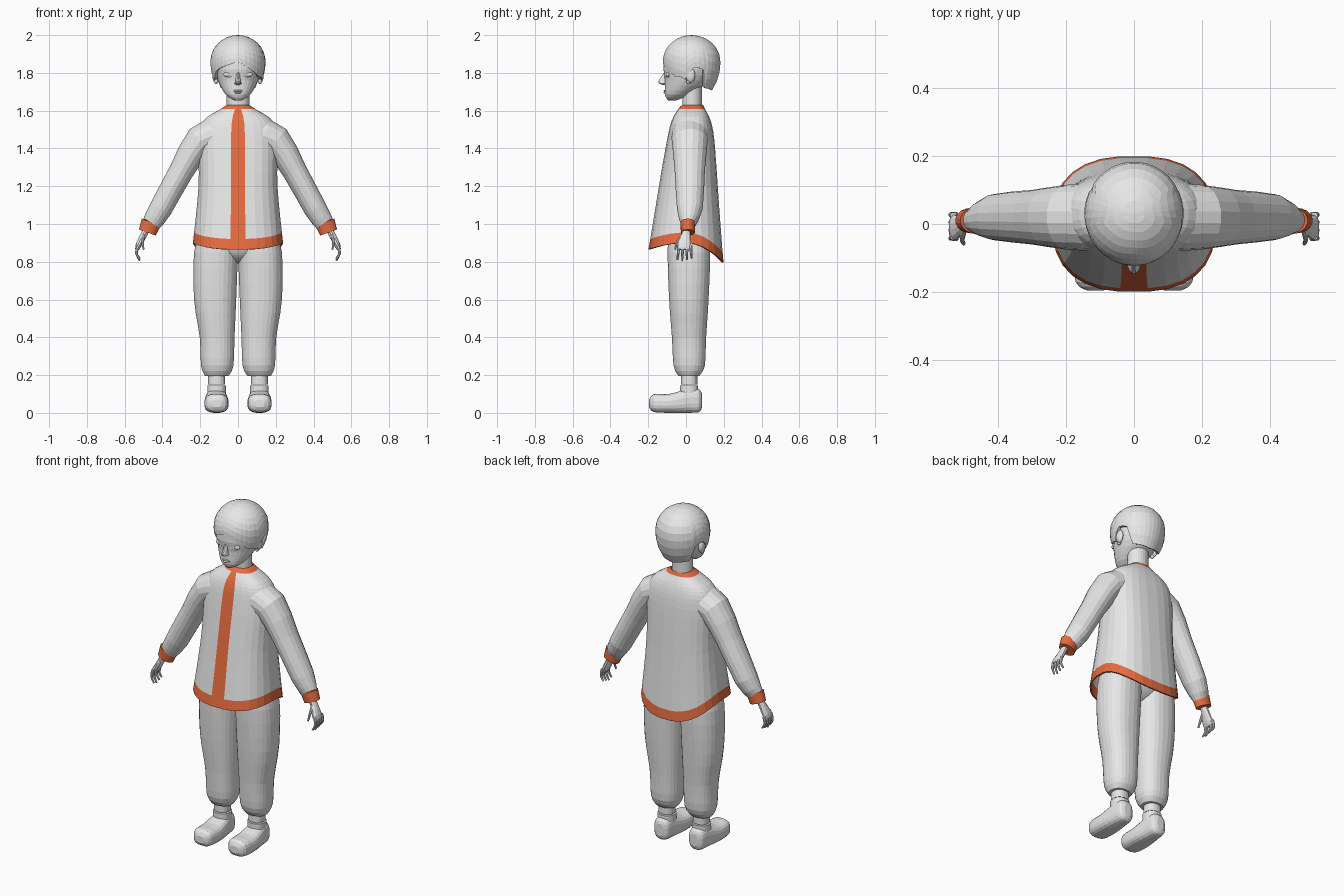
import bpy, bmesh, math
from mathutils import Vector

cube = bpy.data.objects.get("Cube")
if cube:
    bpy.data.objects.remove(cube, do_unlink=True)


def material(name, rgb):
    mat = bpy.data.materials.new(name)
    mat.use_nodes = True
    mat.diffuse_color = (*rgb, 1)
    mat.node_tree.nodes["Principled BSDF"].inputs["Base Color"].default_value = (*rgb, 1)
    return mat


GREY = material("pale_grey", (.8, .8, .8))
ORANGE = material("orange_trim", (.8, .15, .05))


def finish(name, bm, mats, mirror):
    """Turn a bmesh into a named object, mirrored to the other side if asked."""
    mesh = bpy.data.meshes.new(name)
    bm.to_mesh(mesh)
    bm.free()
    for mat in mats:
        mesh.materials.append(mat)
    part = bpy.data.objects.new(name, mesh)
    bpy.context.collection.objects.link(part)
    if mirror:
        part.modifiers.new("mirror", "MIRROR")
    return part


def loft(name, rings, mats=(GREY,), rule=None, wall=0, mirror=False):
    """Skin point rings; rule(row, column) picks a material, a wall leaves the ends open."""
    bm = bmesh.new()
    rows = [[bm.verts.new(point) for point in ring] for ring in rings]
    count = len(rows[0])
    for j, (lower, upper) in enumerate(zip(rows, rows[1:])):
        for i in range(count):
            k = (i + 1) % count
            face = bm.faces.new((lower[i], lower[k], upper[k], upper[i]))
            face.material_index = int(rule(j, i)) if rule else 0
    if not wall:
        bm.faces.new(rows[0][::-1])
        bm.faces.new(rows[-1])
    bmesh.ops.remove_doubles(bm, verts=bm.verts, dist=.00001)
    bmesh.ops.recalc_face_normals(bm, faces=bm.faces)
    part = finish(name, bm, mats, mirror)
    if wall:
        solid = part.modifiers.new("wall", "SOLIDIFY")
        solid.thickness, solid.offset = wall, -1


def blob(name, centre, size, mirror=False):
    """Smooth ellipsoid."""
    bm = bmesh.new()
    bmesh.ops.create_uvsphere(bm, u_segments=24, v_segments=12, radius=1)
    for vert in bm.verts:
        vert.co = Vector(centre) + vert.co * Vector(size)
    for face in bm.faces:
        face.smooth = True
    finish(name, bm, (GREY,), mirror)


def spline(keys, per):
    """Smooth rows through the key rows, with per steps in each span."""
    rows = []
    for i in range(len(keys) - 1):
        four = keys[max(i - 1, 0)], keys[i], keys[i + 1], keys[min(i + 2, len(keys) - 1)]
        for step in range(per):
            t = step / per
            rows.append([b + t / 2 * (c - a + t * (2 * a - 5 * b + 4 * c - d + t * (3 * (b - c) + d - a)))
                         for a, b, c, d in zip(*four)])
    return rows + [keys[-1]]


def around(count):
    """Angles from the front, with one column centred on the front."""
    return [(i + .5) * math.tau / count for i in range(count)]


def power(value, roundness):
    return math.copysign(abs(value) ** (2 / roundness), value)


def level(z, x0, x1, y0, y1, roundness=2.3, count=28):
    """Horizontal rounded ring filling the given box."""
    return [((x0 + x1) / 2 + (x1 - x0) / 2 * power(math.sin(a), roundness),
             (y0 + y1) / 2 - (y1 - y0) / 2 * power(math.cos(a), roundness), z)
            for a in around(count)]


def centred(rows, **kw):
    return [level(z, -half, half, front, back, **kw) for z, half, front, back in rows]


def tube(name, path, count=18, **kw):
    """Oval tube along rows of (x, y, z, radius across, radius in depth)."""
    points = [Vector(row[:3]) for row in path]
    rings = []
    for i, (point, row) in enumerate(zip(points, path)):
        along = (points[min(i + 1, len(points) - 1)] - points[max(i - 1, 0)]).normalized()
        depth = Vector((0, 1, 0))
        depth = (depth - along * depth.dot(along)).normalized()
        across = along.cross(depth)
        rings.append([point + across * row[3] * math.cos(a) + depth * row[4] * math.sin(a)
                      for a in around(count)])
    loft(name, rings, mirror=True, **kw)


def finger(name, *points):
    path = [(*point, .01 - .0025 * i, .01 - .0025 * i) for i, point in enumerate(points)]
    tube(name, spline(path, 2), count=8)


# Shirt: dipped hem, with hem band, collar and front strip picked by row and column
shirt = spline([(.9, .24, -.2, .2), (1.2, .21, -.145, .17), (1.45, .21, -.1, .15),
                (1.55, .18, -.075, .13), (1.61, .09, -.04, .1), (1.63, .06, -.02, .09)], 4)
rings = []
for (z, half, front, back), ring in zip(shirt, centred(shirt, roundness=2.5)):
    weight = min(1, max(0, (1.25 - z) / .3))
    middle, reach = (front + back) / 2, (back - front) / 2
    rings.append([(x, y, z - weight * ((y - middle) / reach) ** 2 * (.105 if y > middle else .035))
                  for x, y, z in ring])
loft("shirt", rings, (GREY, ORANGE), wall=.008,
     rule=lambda row, column: row == 0 or row >= len(rings) - 5 or column == 27)

# Sleeves and cuffs
tube("sleeves", spline([(.1, .02, 1.47, .1, .1), (.2, .02, 1.44, .085, .095),
                        (.3, .02, 1.28, .066, .08), (.41, .02, 1.08, .062, .068),
                        (.46, .01, 1, .05, .04)], 2))
tube("cuffs", [(.46, .01, 1.01, .054, .04), (.48, .01, .955, .048, .037)], mats=(ORANGE,))

# Hands
tube("palms", spline([(.48, 0, .98, .02, .023), (.5, 0, .94, .018, .024),
                      (.525, -.01, .89, .017, .038), (.535, -.01, .865, .01, .035)], 2), count=12)
for i, name in enumerate(("index", "middle", "ring", "little")):
    y = .021 * (i - 1.8)
    finger(name + "_fingers", (.53, y, .885), (.538, y * 1.1, .845),
           (.52, y * 1.2, .805 + .007 * abs(i - 1)))
finger("thumbs", (.5, -.015, .94), (.505, -.045, .905), (.5, -.058, .865))

# Trousers
legs = spline([(.195, .05, .175, -.04, .07), (.25, .024, .196, -.066, .1),
               (.4, .018, .203, -.075, .107), (.6, .009, .233, -.09, .12),
               (.85, 0, .233, -.098, .128), (1, 0, .19, -.09, .11)], 3)
loft("trouser_legs", [level(*row) for row in legs], mirror=True)
blob("trouser_seat", (0, .015, .9), (.2, .11, .11))

# Ankles and shoes
for name, bottom, top, grow in (("socks", .15, .22, 0), ("shoe_openings", .09, .145, .005)):
    loft(name, [level(z, .068 - grow, .158 + grow, -.028 - grow, .06 + grow)
                for z in (bottom, top)], mirror=True)
shoe = spline([(-.195, .025, .03, .07), (-.17, .058, .004, .1), (-.08, .065, 0, .102),
               (.02, .054, 0, .132), (.07, .045, .004, .125), (.085, .02, .03, .1)], 3)
loft("shoes", [[(x, y, z) for x, z, y in level(y, .114 - half, .114 + half, low, high, 2.7, 20)]
               for y, half, low, high in shoe], mirror=True)

# Neck and head
loft("neck", centred([(z, .06, -.02, .085) for z in (1.57, 1.76)], roundness=2))
loft("head", centred(spline([(1.655, .02, -.095, -.05), (1.685, .066, -.112, .02),
                             (1.76, .106, -.112, .12), (1.85, .12, -.118, .15),
                             (1.95, .08, -.07, .11)], 3), roundness=2.1))

# Face
loft("nose", centred([(1.736, .01, -.12, -.09), (1.743, .019, -.144, -.09),
                      (1.755, .014, -.148, -.09), (1.81, .008, -.112, -.09)], count=12))
blob("eyes", (.052, -.095, 1.792), (.026, .011, .013), mirror=True)
for name, z, rise, half in (("upper_lids", 1.796, .012, .03), ("lower_lids", 1.788, -.01, .026),
                            ("eyebrows", 1.826, .009, .034)):
    arc = []
    for step in range(9):
        side = step / 4 - 1
        bow = 1 - side * side
        x = .052 + half * side
        y = .018 - .132 * math.sqrt(1 - (x / .118) ** 2)
        arc.append((x, y, z + rise * bow, .0015 + .003 * bow, .0015 + .003 * bow))
    tube(name, arc, count=6)
blob("upper_lip", (0, -.109, 1.706), (.024, .009, .005))
blob("lower_lip", (0, -.109, 1.696), (.019, .01, .006))
blob("ears", (.121, .024, 1.787), (.015, .025, .038), mirror=True)
blob("ear_lobes", (.116, .014, 1.755), (.01, .013, .014), mirror=True)

# Hair: rounded cap whose hairline rises over the ears and falls at the nape
hairline = [(0, 1.86), (40, 1.815), (75, 1.765), (92, 1.83), (114, 1.825), (125, 1.72), (180, 1.705)]


def hair_edge(angle):
    turn = math.degrees(min(angle, math.tau - angle))
    for (a, low), (b, high) in zip(hairline, hairline[1:]):
        if turn <= b:
            edge = low + (high - low) * (turn - a) / (b - a)
            break
    return edge - (.02 * math.sin(angle) if math.cos(angle) > .5 else 0)


hair = []
for step in range(10):
    climb = math.sin(step / 9 * math.pi / 2)
    ring = []
    for angle in around(36):
        edge = hair_edge(angle)
        z = edge + (2 - edge) * climb
        rise = (z - 1.86) / (.14 if z > 1.86 else .216)
        size = math.sqrt(max(0, 1 - rise * rise))
        ring.append((.146 * size * math.sin(angle), .03 - .153 * size * math.cos(angle), z))
    hair.append(ring)
loft("hair", hair, wall=.018)
